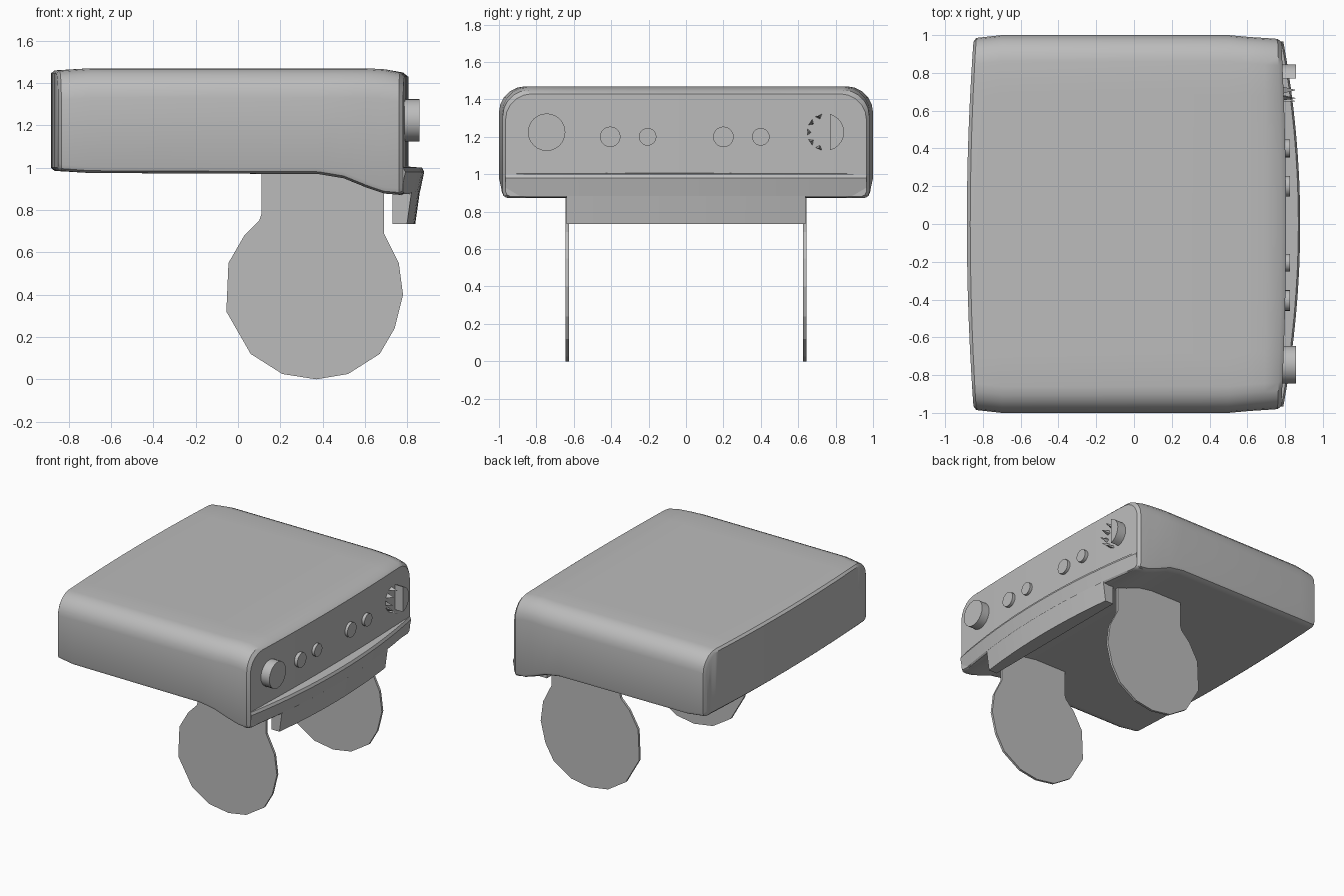
import bpy, bmesh
from math import sin, cos, pi, radians, sqrt
from mathutils import Matrix

if "Cube" in bpy.data.objects:
    bpy.data.objects.remove(bpy.data.objects["Cube"])

GREY = (0.5, 0.5, 0.5, 1)
mat = bpy.data.materials.new("plain grey")
mat.use_nodes = True
mat.diffuse_color = GREY
mat.node_tree.nodes["Principled BSDF"].inputs["Base Color"].default_value = GREY


def finish(name, bm, smooth=True):
    bmesh.ops.recalc_face_normals(bm, faces=bm.faces)
    mesh = bpy.data.meshes.new(name)
    bm.to_mesh(mesh)
    bm.free()
    mesh.materials.append(mat)
    obj = bpy.data.objects.new(name, mesh)
    bpy.context.collection.objects.link(obj)
    if smooth:
        bpy.ops.object.select_all(action="DESELECT")
        obj.select_set(True)
        bpy.context.view_layer.objects.active = obj
        bpy.ops.object.shade_smooth_by_angle(angle=radians(32))
    return obj


def loft(name, rings, smooth=True):
    """Bridge equal rings and close both ends with strips of quads."""
    bm = bmesh.new()
    loops = [[bm.verts.new(p) for p in ring] for ring in rings]
    n = len(loops[0])
    for a, b in zip(loops, loops[1:]):
        for i in range(n):
            j = (i + 1) % n
            bm.faces.new((a[i], a[j], b[j], b[i]))
    for end in (loops[0], loops[-1]):
        for i in range(n // 2 - 1):
            bm.faces.new((end[i], end[i + 1], end[n - 2 - i], end[n - 1 - i]))
    return finish(name, bm, smooth)


def prism(name, outline, y, thick):
    """Extrude an x-z outline along y."""
    bm = bmesh.new()
    face = bm.faces.new([bm.verts.new((x, y - thick / 2, z)) for x, z in outline])
    new = bmesh.ops.extrude_face_region(bm, geom=[face])["geom"]
    bmesh.ops.translate(bm, vec=(0, thick, 0),
                        verts=[v for v in new if isinstance(v, bmesh.types.BMVert)])
    return finish(name, bm, False)


def knob(name, y, z, r, x_end, sides=24):
    x0 = 0.74
    bm = bmesh.new()
    bmesh.ops.create_cone(bm, cap_ends=True, segments=sides, radius1=r, radius2=r,
                          depth=x_end - x0,
                          matrix=Matrix.Translation(((x_end + x0) / 2, y, z))
                          @ Matrix.Rotation(pi / 2, 4, "Y"))
    return finish(name, bm)


# Housing: rounded cross-sections along x, with bowed ends
def section(x, w, zb, zt, bow):
    R, r = 0.14, 0.03
    right = [(w - R) * k / 5 for k in range(5)]
    cols = [(y, zt) for y in right]
    for k in range(6):
        a = k * pi / 10
        cols.append((w - R + R * sin(a), zt - R + R * cos(a)))
    cols = [(-y, z) for y, z in reversed(cols[1:])] + cols

    def bottom(y):
        d = max(0, abs(y) - (w - r))
        return zb + r - sqrt(max(0, r * r - d * d))

    def px(y):
        return x + bow * (1 - (y / w) ** 2)
    return ([(px(y), y, z) for y, z in cols]
            + [(px(y), y, bottom(y)) for y, z in reversed(cols)])


loft("housing", [section(*s) for s in (
    (-0.85, 0.965, 1.0, 1.445, -0.035),
    (-0.835, 0.985, 0.985, 1.46, -0.032),
    (-0.70, 1.0, 0.975, 1.47, 0),
    (0.38, 1.0, 0.97, 1.47, 0),
    (0.50, 1.0, 0.95, 1.47, 0),
    (0.61, 0.99, 0.905, 1.47, 0),
    (0.69, 0.985, 0.878, 1.465, 0.005),
    (0.76, 0.98, 0.872, 1.45, 0.02),
    (0.78, 0.965, 0.88, 1.43, 0.025))])


# Bowed lip under the panel and the tab hanging from it
def front(y):
    return 0.79 + 0.09 * (1 - (y / 0.97) ** 2)


STEPS = [k / 8 for k in range(-8, 9)]
loft("front_lip", [[(0.75, y, 1.01), (front(y) - 0.01, y, 1.0), (front(y), y, 0.98),
                    (front(y) - 0.02, y, 0.885), (front(y) - 0.03, y, 0.875),
                    (0.73, y, 0.875)]
                   for y in (0.965 * s for s in STEPS)])
loft("lip_tab", [[(0.73, y, 0.89), (front(y) - 0.02, y, 0.89),
                  (front(y) - 0.042, y, 0.735), (0.73, y, 0.735)]
                 for y in (0.64 * s for s in STEPS)])

# Controls on the front panel
knob("large_knob", -0.745, 1.225, 0.1, 0.858)
for i, (y, r) in enumerate(((-0.405, 0.055), (-0.205, 0.047), (0.2, 0.055), (0.4, 0.047))):
    knob(f"small_button_{i + 1}", y, 1.2, r, 0.825, 20)

# Broken dial: solid outer part, jagged teeth on the inner part
arc = [(0.745 + 0.1 * cos(a), 1.225 + 0.1 * sin(a))
       for a in (radians(-75 + 15 * k) for k in range(11))]
bm = bmesh.new()
base = bm.faces.new([bm.verts.new((0.76, y, z)) for y, z in arc])
top = bmesh.ops.extrude_face_region(bm, geom=[base])["geom"]
bmesh.ops.translate(bm, vec=(0.098, 0, 0),
                    verts=[v for v in top if isinstance(v, bmesh.types.BMVert)])
finish("broken_dial", bm)

bm = bmesh.new()
for k in range(5):
    a = radians(112 + 34 * k)
    p = [(0.745 + 0.1 * cos(a + d), 1.225 + 0.1 * sin(a + d)) for d in (-0.25, 0.25)]
    inner = (0.745 + 0.07 * cos(a), 1.225 + 0.07 * sin(a))
    tri = [bm.verts.new((0.77, y, z)) for y, z in p + [inner]]
    tip = bm.verts.new((0.858, 0.745 + 0.095 * cos(a), 1.225 + 0.095 * sin(a)))
    bm.faces.new(tri)
    for i in range(3):
        bm.faces.new((tri[i], tri[(i + 1) % 3], tip))
finish("dial_teeth", bm, False)

# Thin round plates under the housing
PLATE = [(0.11, 1.0), (0.11, 0.78), (0.1, 0.75), (0.03, 0.68), (-0.045, 0.55),
         (-0.055, 0.32), (0.06, 0.12), (0.21, 0.025), (0.37, 0.0), (0.52, 0.025),
         (0.67, 0.12), (0.74, 0.24), (0.78, 0.4), (0.76, 0.55), (0.69, 0.69), (0.69, 0.95)]
for side, sign in (("left", 1), ("right", -1)):
    prism(f"{side}_round_plate", PLATE, sign * 0.635, 0.018)
